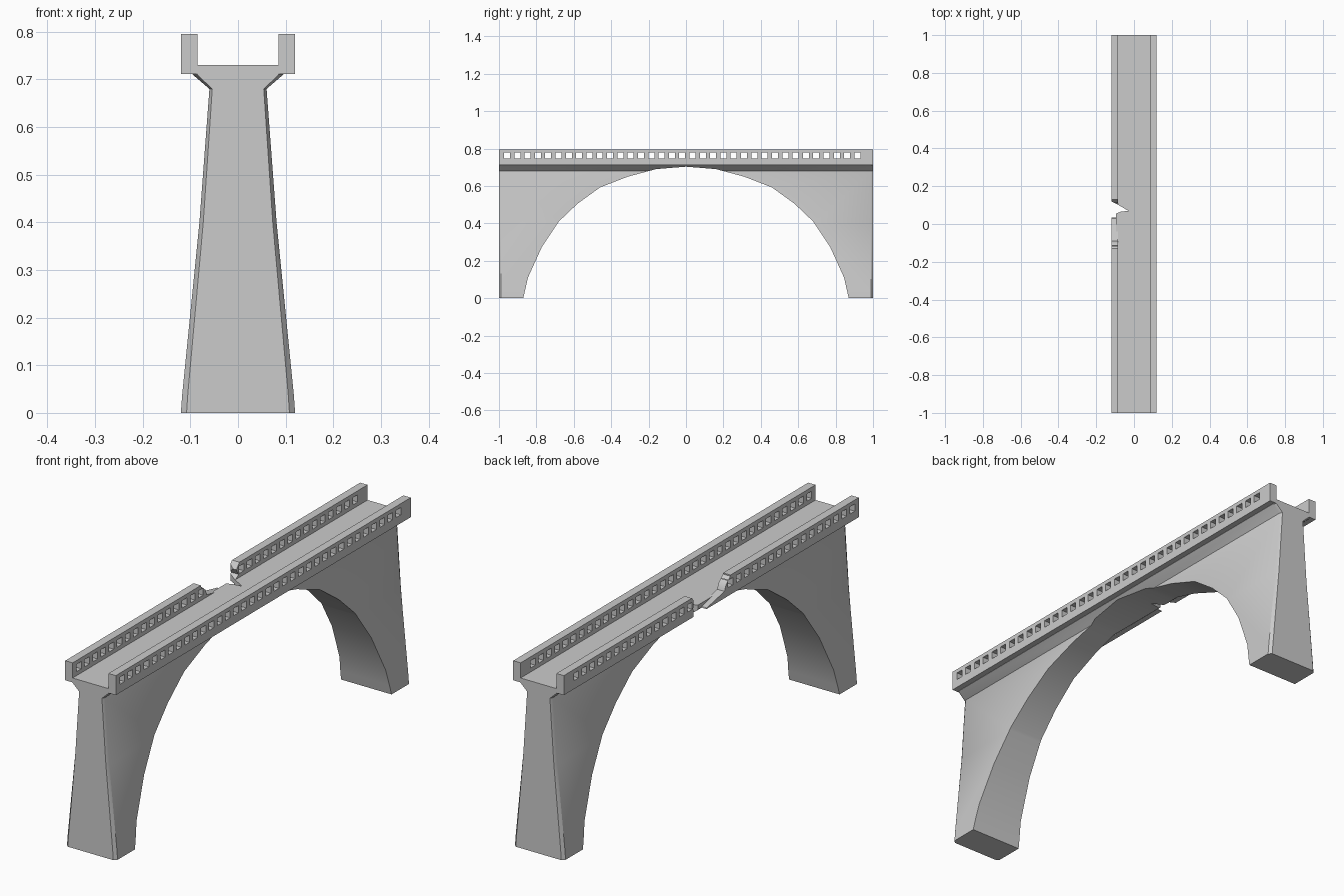
import bpy, bmesh
from mathutils import Vector

if "Cube" in bpy.data.objects:
    bpy.data.objects.remove(bpy.data.objects["Cube"])


def finish(name, bm, hidden=False):
    bmesh.ops.recalc_face_normals(bm, faces=bm.faces[:])
    me = bpy.data.meshes.new(name)
    bm.to_mesh(me)
    bm.free()
    ob = bpy.data.objects.new(name, me)
    bpy.context.collection.objects.link(ob)
    ob.hide_render = hidden
    ob.hide_viewport = False
    return ob


def prism(points, offset):
    """Closed outline (3D points) extruded along offset."""
    bm = bmesh.new()
    face = bm.faces.new([bm.verts.new(p) for p in points])
    res = bmesh.ops.extrude_face_region(bm, geom=[face])
    verts = [g for g in res["geom"] if isinstance(g, bmesh.types.BMVert)]
    bmesh.ops.translate(bm, verts=verts, vec=Vector(offset))
    bmesh.ops.recalc_face_normals(bm, faces=bm.faces[:])
    return bm


def add_box(bm, lo, hi):
    res = bmesh.ops.create_cube(bm, size=1)
    for v in res["verts"]:
        v.co = [(a + b) / 2 + c * (b - a) for a, b, c in zip(lo, hi, v.co)]


def cut(ob, cutters):
    for c in cutters:
        m = ob.modifiers.new("cut", 'BOOLEAN')
        m.operation = 'DIFFERENCE'
        m.solver = 'EXACT'
        m.object = c
    dg = bpy.context.evaluated_depsgraph_get()
    me = bpy.data.meshes.new_from_object(ob.evaluated_get(dg))
    ob.modifiers.clear()
    ob.data = me


def smooth(ob, angle):
    bpy.ops.object.select_all(action='DESELECT')
    ob.select_set(True)
    bpy.context.view_layer.objects.active = ob
    bpy.ops.object.shade_smooth_by_angle(angle=angle)


# Arch body: side outline extruded across, then narrowed by height
ARCH = [(0.87, 0), (0.845, 0.11), (0.77, 0.275), (0.68, 0.41), (0.58, 0.505),
        (0.46, 0.592), (0.31, 0.65), (0.16, 0.69), (0, 0.703)]
WIDTH = [(0, 0.12), (0.04, 0.117), (0.4, 0.081), (0.68, 0.06), (0.71, 0.095), (0.74, 0.095)]


def half_width(z):
    for (z0, w0), (z1, w1) in zip(WIDTH, WIDTH[1:]):
        if z <= z1:
            return w0 + (w1 - w0) * (z - z0) / (z1 - z0)
    return WIDTH[-1][1]


outline = [(1, 0), (1, 0.73), (-1, 0.73), (-1, 0)]
outline += [(-y, z) for y, z in ARCH] + ARCH[-2::-1]
bm = prism([(-1, y, z) for y, z in outline], (2, 0, 0))
for v in bm.verts:
    v.co.x *= 0.12
corners = [e for e in bm.edges
           if all(abs(abs(v.co.y) - 1) < 1e-4 for v in e.verts)
           and abs(e.verts[0].co.z - e.verts[1].co.z) > 0.5]
bmesh.ops.bevel(bm, geom=corners, offset=0.012, segments=1, affect='EDGES')
for z, _ in WIDTH[1:-1]:
    bmesh.ops.bisect_plane(bm, geom=bm.verts[:] + bm.edges[:] + bm.faces[:],
                           plane_co=(0, 0, z), plane_no=(0, 0, 1))
for v in bm.verts:
    v.co.x *= half_width(v.co.z) / 0.12
body = finish("arch_body", bm)

# Parapets
parapets = {}
for side, name in ((-1, "left_parapet"), (1, "right_parapet")):
    a, b = sorted((side * 0.085, side * 0.12))
    bm = bmesh.new()
    add_box(bm, (a, -1, 0.711), (b, 1, 0.795))
    parapets[name] = finish(name, bm)

# Row of square openings through both parapets
bm = bmesh.new()
for i in range(35):
    y = -0.957 + i * 0.0551
    add_box(bm, (-0.2, y - 0.016, 0.747), (0.2, y + 0.016, 0.778))
openings = finish("openings_cutter", bm, True)

# Broken gap: jagged length of left parapet, plus a wedge through the deck
gap = [(-0.13, 0.85), (-0.13, 0.79), (-0.10, 0.765), (-0.09, 0.74), (-0.03, 0.728), (0.03, 0.715),
       (0.05, 0.69), (0.12, 0.69), (0.10, 0.725), (0.125, 0.745), (0.11, 0.77), (0.135, 0.80), (0.135, 0.85)]
gap_cutter = finish("gap_cutter", prism([(-0.2, y, z) for y, z in gap], (0.12, 0, 0)), True)
wedge = [(-0.15, 0.135), (-0.12, 0.12), (-0.09, 0.105), (-0.03, 0.07), (-0.07, 0.065), (-0.12, 0.045), (-0.15, 0.04)]
wedge_cutter = finish("wedge_cutter", prism([(x, y, 0.6) for x, y in wedge], (0, 0, 0.3)), True)

cut(parapets["right_parapet"], [openings])
cut(parapets["left_parapet"], [openings, gap_cutter, wedge_cutter])
cut(body, [wedge_cutter])

for ob in (body, *parapets.values()):
    smooth(ob, 0.6)
for c in (openings, gap_cutter, wedge_cutter):
    bpy.data.objects.remove(c)
